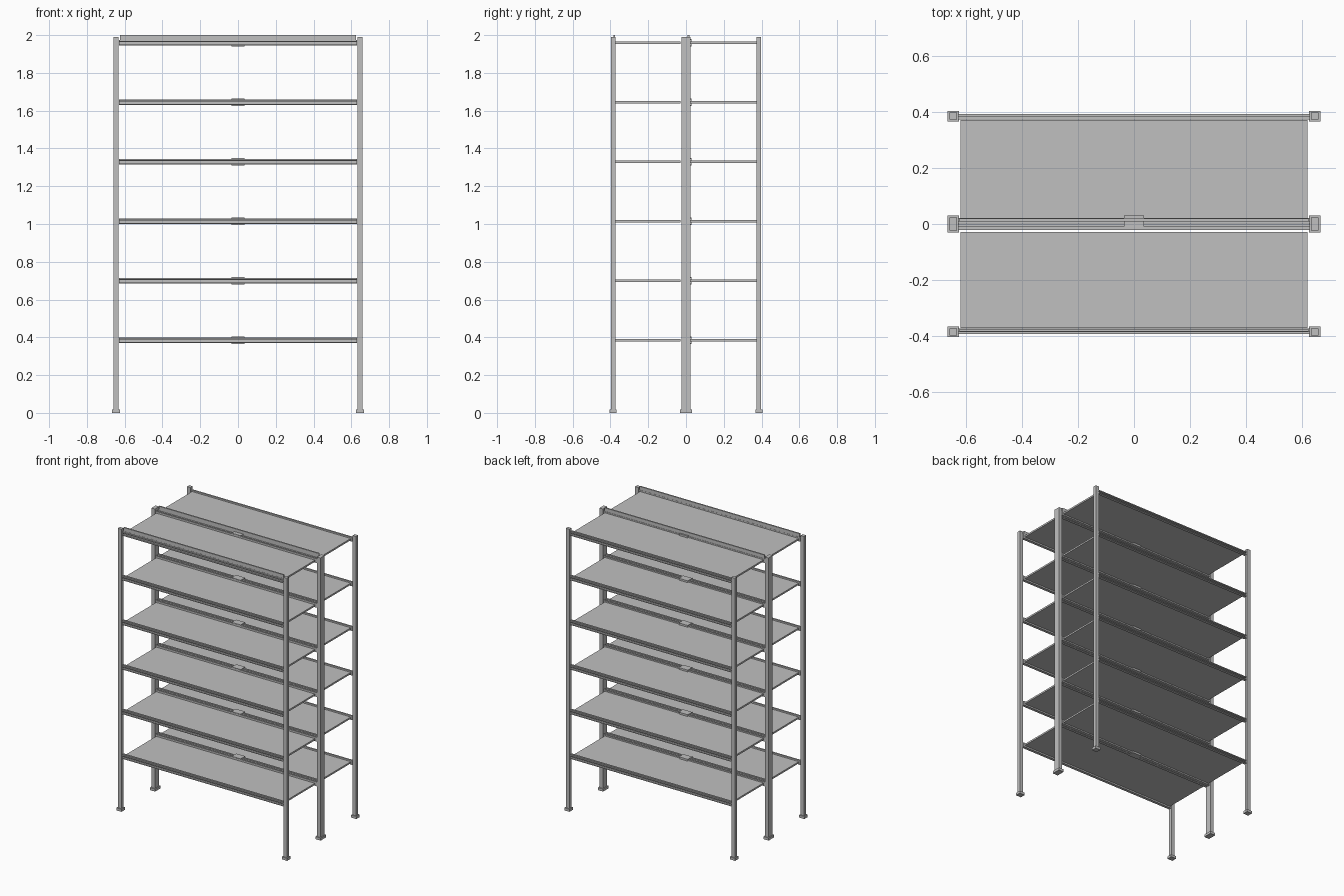
import bpy
import bmesh

cube = bpy.data.objects.get("Cube")
if cube:
    bpy.data.objects.remove(cube, do_unlink=True)

steel = bpy.data.materials.new("light_grey_steel")
steel.use_nodes = True
GREY = (0.53, 0.53, 0.53, 1)
steel.diffuse_color = GREY
steel.node_tree.nodes["Principled BSDF"].inputs["Base Color"].default_value = GREY


def finish(name, bm):
    bmesh.ops.recalc_face_normals(bm, faces=bm.faces)
    mesh = bpy.data.meshes.new(name)
    bm.to_mesh(mesh)
    bm.free()
    mesh.materials.append(steel)
    obj = bpy.data.objects.new(name, mesh)
    bpy.context.scene.collection.objects.link(obj)
    return obj


def box(name, x, y, z):
    """Box from (low, high) ranges."""
    bm = bmesh.new()
    bmesh.ops.create_cube(bm, size=1)
    for v in bm.verts:
        v.co = [r[0] + (c + 0.5) * (r[1] - r[0]) for c, r in zip(v.co, (x, y, z))]
    return finish(name, bm)


def extrude_x(name, profile, half):
    """Sweep a closed (y, z) profile from -half to +half along x."""
    bm = bmesh.new()
    face = bm.faces.new([bm.verts.new((-half, y, z)) for y, z in profile])
    new = bmesh.ops.extrude_face_region(bm, geom=[face])["geom"]
    bmesh.ops.translate(bm, vec=(2 * half, 0, 0),
                        verts=[g for g in new if isinstance(g, bmesh.types.BMVert)])
    return finish(name, bm)


LEVELS = [0.385 + 0.315 * i for i in range(6)]
TOP = 1.99

# Posts with spreading foot plates, paired left and right
for side, s in (("left", 1), ("right", -1)):
    for row, y, depth in (("front", -0.386, 0.012), ("middle", 0, 0.024), ("back", 0.386, 0.012)):
        x = sorted((s * 0.633, s * 0.66))
        box(f"{row}_{side}_post", x, (y - depth, y + depth), (0.004, TOP))
        x = sorted((s * 0.626, s * 0.667))
        box(f"{row}_{side}_foot", x, (y - depth - 0.007, y + depth + 0.007), (0, 0.018))


def channel(y, out, z):
    """Beam section open towards the outside, with a stepped top lip."""
    low, high, t = z - 0.015, z + 0.015, 0.006
    points = [(0, low), (0.02, low), (0.02, low + t), (t, low + t),
              (t, high - 2 * t), (0.02, high - 2 * t), (0.02, high - t),
              (0.012, high - t), (0.012, high), (0, high)]
    return [(y + out * a, b) for a, b in points]


for i, z in enumerate(LEVELS, 1):
    # Shelf decks
    for row, low, high in (("front", -0.372, -0.028), ("back", 0.012, 0.372)):
        box(f"{row}_shelf_{i}", (-0.62, 0.62), (low, high), (z - 0.006, z + 0.006))
    # Outer and middle beams
    extrude_x(f"front_beam_{i}", channel(-0.374, -1, z), 0.63)
    extrude_x(f"back_beam_{i}", channel(0.374, 1, z), 0.63)
    extrude_x(f"middle_front_beam_{i}", channel(-0.021, 1, z), 0.63)
    extrude_x(f"middle_back_beam_{i}", channel(0.021, -1, z), 0.63)
    # Clip wrapping the middle beams
    t = 0.004
    low, high = z - 0.019, z + 0.019
    clip = [(-0.02, high), (0.03, high), (0.03, low), (-0.02, low),
            (-0.02, low + t), (0.03 - t, low + t), (0.03 - t, high - t), (-0.02, high - t)]
    extrude_x(f"middle_clip_{i}", clip, 0.035)

# Raised stop rails on the top level
for row, y in (("front", -0.38), ("middle", 0.014)):
    box(f"{row}_top_stop_rail", (-0.625, 0.625), (y - 0.005, y + 0.005), (1.95, 2.0))
